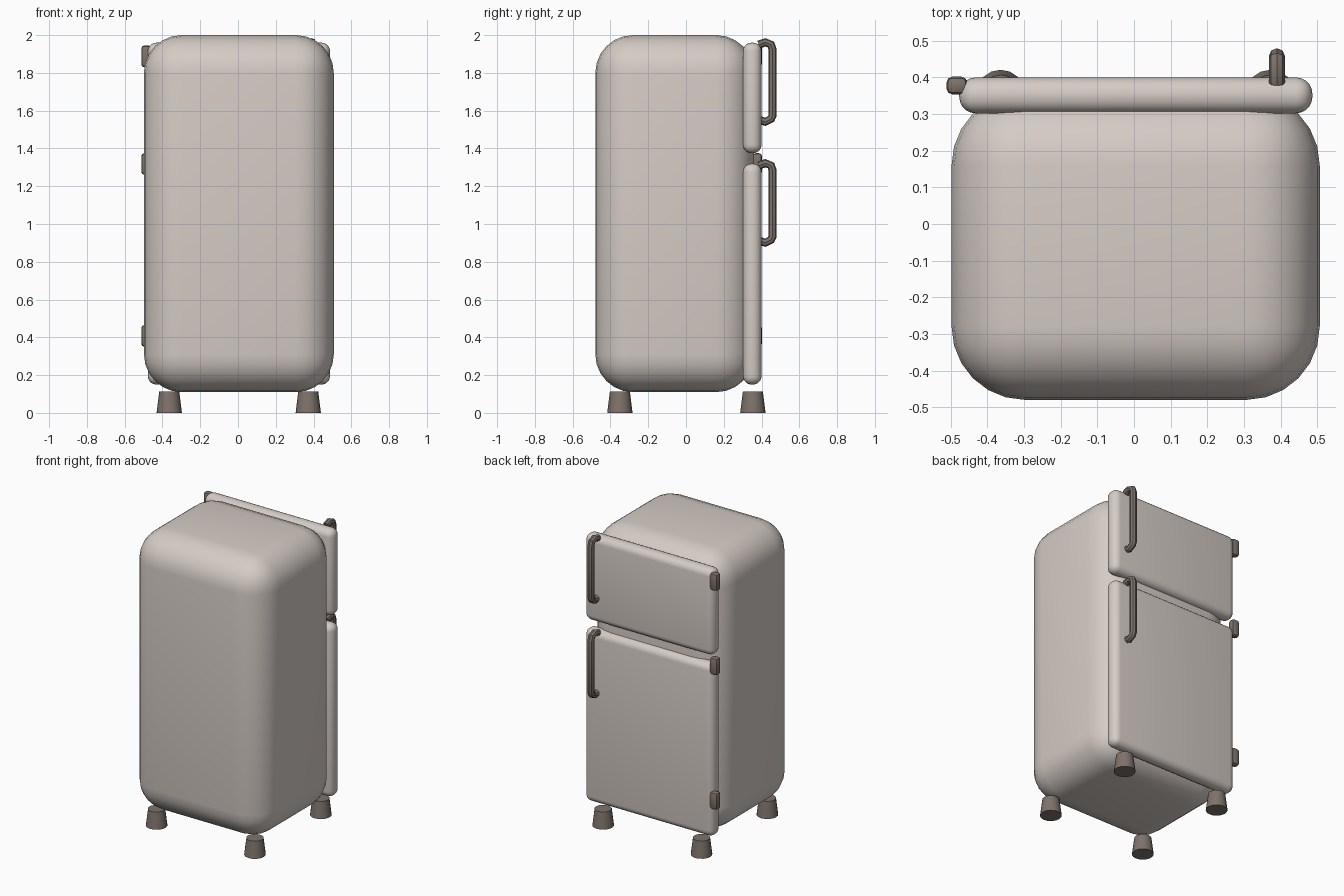
import bpy, math
from mathutils import Vector

if "Cube" in bpy.data.objects:
    bpy.data.objects.remove(bpy.data.objects["Cube"])


def material(name, colour):
    m = bpy.data.materials.new(name)
    m.diffuse_color = colour
    m.use_nodes = True
    m.node_tree.nodes["Principled BSDF"].inputs["Base Color"].default_value = m.diffuse_color
    return m


cream = material("cream_enamel", (0.66, 0.60, 0.56, 1))
brown = material("brown_metal", (0.21, 0.17, 0.145, 1))


def finish(ob, name, mat, angle=40):
    ob.name = name
    ob.data.materials.append(mat)
    bpy.ops.object.select_all(action='DESELECT')
    ob.select_set(True)
    bpy.context.view_layer.objects.active = ob
    bpy.ops.object.shade_smooth_by_angle(angle=math.radians(angle))


def rounded_box(name, lo, hi, radius, segments, mat):
    lo, hi = Vector(lo), Vector(hi)
    bpy.ops.mesh.primitive_cube_add(size=1, location=(lo + hi) / 2)
    ob = bpy.context.object
    ob.scale = hi - lo
    bpy.ops.object.transform_apply(location=False, rotation=False, scale=True)
    bev = ob.modifiers.new("round", 'BEVEL')
    bev.width = radius
    bev.segments = segments
    bev.limit_method = 'NONE'
    bpy.ops.object.modifier_apply(modifier="round")
    finish(ob, name, mat)
    return ob


def handle(name, top):
    # bent tube: (y, drop below the top of the handle)
    pts = [(0.385, 0.035), (0.42, 0.022), (0.45, 0.034), (0.458, 0.06),
           (0.458, 0.41), (0.45, 0.428), (0.42, 0.443), (0.385, 0.432)]
    cu = bpy.data.curves.new(name, 'CURVE')
    cu.dimensions = '3D'
    cu.bevel_depth = 0.022
    cu.bevel_resolution = 2
    cu.use_fill_caps = True
    sp = cu.splines.new('POLY')
    sp.points.add(len(pts) - 1)
    for p, (y, d) in zip(sp.points, pts):
        p.co = (0.39, y, top - d, 1)
    ob = bpy.data.objects.new(name, cu)
    bpy.context.collection.objects.link(ob)
    bpy.ops.object.select_all(action='DESELECT')
    ob.select_set(True)
    bpy.context.view_layer.objects.active = ob
    bpy.ops.object.convert(target='MESH')
    finish(bpy.context.object, name, brown)


# cabinet
rounded_box("cabinet", (-0.498, -0.48, 0.11), (0.507, 0.36, 2.0), 0.2, 6, cream)

# doors, hung on the +y side
rounded_box("lower_door", (-0.477, 0.302, 0.15), (0.487, 0.40, 1.32), 0.045, 5, cream)
rounded_box("freezer_door", (-0.477, 0.302, 1.375), (0.487, 0.40, 1.96), 0.045, 5, cream)

# handles
handle("freezer_handle", 1.984)
handle("lower_handle", 1.344)

# hinges
for name, z in (("top_hinge", 1.83), ("middle_hinge", 1.26), ("bottom_hinge", 0.35)):
    rounded_box(name, (-0.512, 0.354, z), (-0.455, 0.402, z + 0.115), 0.016, 2, brown)

# tapered feet
for side, x in (("left", -0.364), ("right", 0.372)):
    for end, y in (("front", -0.35), ("back", 0.354)):
        bpy.ops.mesh.primitive_cone_add(vertices=16, radius1=0.067, radius2=0.053,
                                        depth=0.113, location=(x, y, 0.0565))
        finish(bpy.context.object, f"{end}_{side}_foot", brown)
